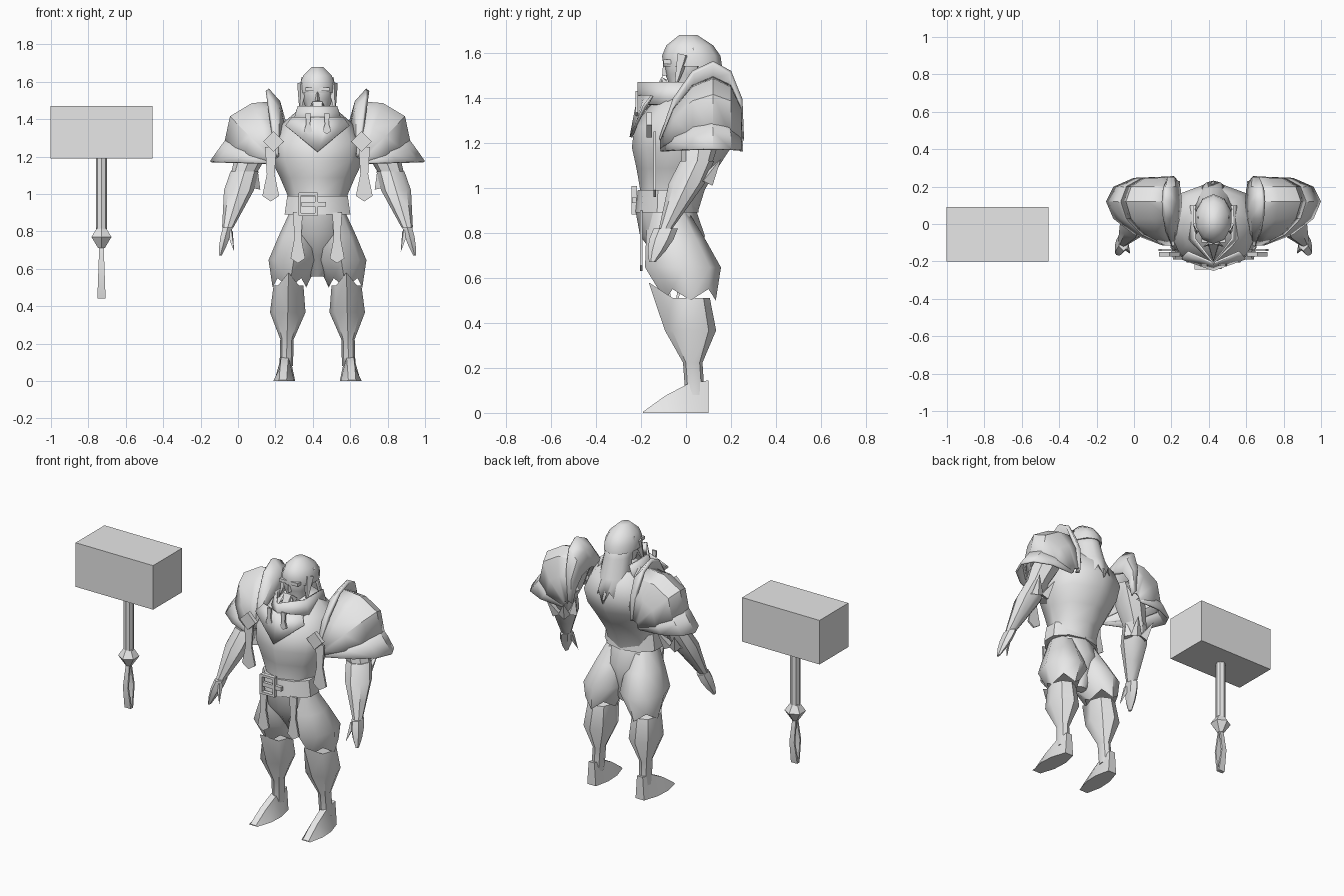
import bpy, bmesh
from math import sin, cos, pi, radians
from mathutils import Vector

cube = bpy.data.objects.get("Cube")
if cube:
    bpy.data.objects.remove(cube)

SHADE = (.8, .8, .8, 1)
grey = bpy.data.materials.new("plain grey")
grey.use_nodes = True
grey.diffuse_color = SHADE
grey.node_tree.nodes["Principled BSDF"].inputs["Base Color"].default_value = SHADE

FIGURE = Vector((.425, 0, 0))   # centre line of the figure
HAMMER = Vector((-.73, -.055, 0))   # centre line of the hammer


def build(name, shape, origin=FIGURE, thick=0, angle=40, flip=1):
    """Make one object from a (points, faces) shape."""
    points, faces = shape
    mesh = bpy.data.meshes.new(name)
    bm = bmesh.new()
    verts = [bm.verts.new(origin + Vector((flip * x, y, z))) for x, y, z in points]
    for face in faces:
        bm.faces.new([verts[i] for i in face])
    bmesh.ops.recalc_face_normals(bm, faces=bm.faces)
    bm.to_mesh(mesh)
    bm.free()
    mesh.materials.append(grey)
    mesh.shade_smooth()
    mesh.set_sharp_from_angle(angle=radians(angle))
    obj = bpy.data.objects.new(name, mesh)
    bpy.context.scene.collection.objects.link(obj)
    if thick:
        solid = obj.modifiers.new("thickness", "SOLIDIFY")
        solid.thickness = thick
        solid.offset = 0


def pair(name, shape, **options):
    build("left_" + name, shape, **options)
    build("right_" + name, shape, flip=-1, **options)


def loft(rows, closed=True):
    """Skin a list of equal rows; closed rows are rings with end caps."""
    size, count = len(rows[0]), len(rows)
    faces = []
    for k in range(count - 1):
        for i in range(size if closed else size - 1):
            a, b = k * size + i, k * size + (i + 1) % size
            faces.append((a, b, b + size, a + size))
    if closed:
        faces += [range(size), range((count - 1) * size, count * size)]
    return [point for row in rows for point in row], faces


def ring(centre, width, depth=1, sides=8):
    turns = [2 * pi * i / sides - pi / 2 for i in range(sides)]
    return [centre + Vector((width * cos(a), width * depth * sin(a), 0)) for a in turns]


def rings(start, end, widths, depth=1, sides=8):
    """Level rings evenly spaced from start to end."""
    start, end = Vector(start), Vector(end)
    last = len(widths) - 1
    return [ring(start.lerp(end, i / last), w, depth, sides) for i, w in enumerate(widths)]


def column(*args, **options):
    return loft(rings(*args, **options))


def box(centre, size):
    x, y, z = (v / 2 for v in size)
    corners = ((-x, -y), (x, -y), (x, y), (-x, y))
    return loft([[Vector(centre) + Vector((a, b, h)) for a, b in corners] for h in (-z, z)])


def spike(base, tip, radius, sides=4):
    base, tip = Vector(base), Vector(tip)
    turn = (tip - base).to_track_quat("Z", "Y")
    foot = [base + turn @ p for p in ring(Vector(), radius, sides=sides)]
    faces = [(i, (i + 1) % sides, sides) for i in range(sides)]
    return foot + [tip], faces + [range(sides)]


def plate(outline, y, thick=.012):
    return loft([[(x, y + d, z) for x, z in outline] for d in (0, thick)])


def ribbon(x, top, bottom, y, half):
    """Hanging cloth that flares and ends in a point."""
    flare, narrow = bottom + half, (top + bottom) / 2
    right = [(x + half, top), (x + half * .7, narrow), (x + half * 1.5, flare)]
    left = [(2 * x - a, z) for a, z in reversed(right)]
    return plate(right + [(x, bottom)] + left, y)


# Hammer
build("hammer_head", box((0, 0, 1.33), (.545, .29, .28)), origin=HAMMER)
build("hammer_handle", column((0, 0, .78), (0, 0, 1.2), (.03, .03)), origin=HAMMER)
build("hammer_knob", column((0, 0, .71), (0, 0, .83), (.02, .062, .02), sides=6),
      origin=HAMMER, angle=20)
for name, side in (("front", -1), ("back", 1)):
    rows = []
    for step, spread in enumerate((.012, .035, .012)):
        half, z = .012 + step * .005, .72 - step * .14
        outer, inner = side * spread, side * (spread - .012)
        rows.append([(-half, outer, z), (half, outer, z), (half, inner, z), (-half, inner, z)])
    build("hammer_strap_" + name, loft(rows), origin=HAMMER)

# Torso, pelvis and belt
build("torso", column((0, -.08, .9), (0, .04, 1.46), (.15, .16, .2, .245, .255, .2, .09),
                      depth=.9), angle=50)
build("pelvis", column((0, 0, .56), (0, -.09, .9), (.04, .1, .16, .15), depth=.9), angle=50)
build("belt", column((0, -.085, .89), (0, -.085, .99), (.185, .17), depth=.76, sides=10))

# Buckle: four bars and a tongue
BUCKLE = Vector((-.05, -.23, .945))
for name, side in (("left", 1), ("right", -1)):
    build("buckle_" + name, box(BUCKLE + Vector((side * .045, 0, 0)), (.015, .025, .12)))
for name, side in (("top", 1), ("bottom", -1)):
    build("buckle_" + name, box(BUCKLE + Vector((0, 0, side * .055)), (.1, .025, .015)))
build("buckle_tongue", box(BUCKLE + Vector((.03, 0, 0)), (.13, .02, .025)))

# Breastplate with a pointed lower edge, and the open gorget above it
lower = [(.085 * i, .03 * abs(i) - .245, 1.225 + .07 * abs(i)) for i in range(-2, 3)]
upper = [(.8 * x, y + .035, 1.41) for x, y, z in lower]
build("breastplate", loft([lower, upper], closed=False), thick=.012)
collar = [[(-w, .1, z), (-w, -.08, z), (0, -.21, z), (w, -.08, z), (w, .1, z)]
          for w, z in ((.13, 1.37), (.1, 1.47))]
build("gorget", loft(collar, closed=False), thick=.012)

# Head and face
build("head", column((0, -.01, 1.38), (0, .01, 1.63), (.06, .055, .08, .09, .07), depth=1.15),
      angle=50)
build("nose", spike((0, -.085, 1.5), (0, -.1, 1.57), .022, sides=3))
build("brow", box((0, -.08, 1.56), (.13, .04, .02)))
build("beard", spike((0, -.08, 1.47), (0, -.2, 1.33), .045, sides=5))
pair("moustache", spike((.01, -.1, 1.48), (.055, -.12, 1.42), .018))
pair("beard_braid", ribbon(.05, 1.43, 1.32, -.225, .015))

# Hair: cap, side locks and a mane with a jagged end
build("hair_cap", column((0, .03, 1.54), (0, .01, 1.68), (.1, .1, .08, .03),
                         depth=1.3, sides=10), angle=60)
pair("side_lock", spike((.08, -.01, 1.59), (.095, -.055, 1.42), .03))
mane = []
for step in range(4):
    row = []
    for i in range(-3, 4):
        jag = (.05 if i % 2 else -.03) if step == 3 else 0
        row.append(((.027 + step * .003) * i, .12 + .035 * step - .01 * i * i,
                    1.62 - .115 * step + jag))
    mane.append(row)
build("hair_mane", loft(mane, closed=False), thick=.015, angle=60)


# Shoulder armour: arcs swung up from a hinge at the armpit
def swing(degrees, reach, widen=1):
    lift = radians(degrees)
    row = []
    for i in range(7):
        t = .15 + (pi - .3) * i / 6
        out = reach * sin(t)
        row.append((.22 + out * cos(lift), .06 + widen * (.06 * sin(t) - .18 * cos(t)),
                    1.16 + out * sin(lift)))
    return row


def armour(name, *arcs, thick=.012):
    pair(name, loft([swing(*arc) for arc in arcs], closed=False), thick=thick, angle=30)


armour("shoulder_dome", (88, .33), (68, .345), (46, .35), (14, .29))
armour("shoulder_flare", (36, .29, .9), (16, .31), (2, .35))
armour("shoulder_collar", (100, .23, .9), (92, .33), (83, .4), thick=.022)

# Diamond clasps and hanging straps
CLASP_X, CLASP_Z, CLASP_R = .235, 1.28, .055
diamond = [(CLASP_X + CLASP_R * cos(i * pi / 2), CLASP_Z + CLASP_R * sin(i * pi / 2))
           for i in range(4)]
pair("front_clasp", plate(diamond, -.175, .025))
pair("back_clasp", plate(diamond, .205, .025))
pair("hanging_strap", ribbon(.25, CLASP_Z - .03, .96, -.145, .03))

# Arms and hands
SHOULDER, ELBOW, WRIST, FINGERTIP = map(Vector, (
    (.3, .08, 1.34), (.39, .05, 1.12), (.48, -.09, .82), (.52, -.15, .67)))
pair("upper_arm", column(SHOULDER, ELBOW, (.09, .09, .07)))
pair("forearm", column(ELBOW, WRIST, (.075, .08, .055, .03)))
pair("hand", column(WRIST, FINGERTIP, (.03, .03, .022, .008), depth=1.8, sides=6))
pair("thumb", spike(WRIST - Vector((.01, .03, .02)), (.445, -.16, .69), .02))

# Gauntlet spikes fan around the outside and back of the cuff
for number in range(4):
    turn = number * pi / 3
    out = Vector((cos(turn), sin(turn), 0))
    base = ELBOW + out * .05 - Vector((0, 0, .09))
    tip = base + out * (.02 + .06 * sin(turn)) + Vector((0, 0, .1))
    pair("gauntlet_spike_" + "abcd"[number], spike(base, tip, .035))

# Breeches with jagged hems, and cloth strips
legs = rings((.15, .02, .52), (.08, -.08, .9), (.09, .135, .105, .07), depth=1.25)
for i, point in enumerate(legs[0]):
    point.z += .03 if i % 2 else -.02
pair("breeches_leg", loft(legs), angle=50)
pair("cloth_strip", ribbon(.105, .9, .63, -.205, .026))

# Boots with a raised front point, and feet tapering to the toe
boot = rings((.167, .04, .08), (.155, .01, .51), (.036, .036, .095, .08), depth=1.2)
boot[-1][0] += Vector((0, -.08, .07))
pair("boot", loft(boot))
foot = []
for step in range(4):
    x, y = .17 + .005 * step, .1 - .097 * step
    half, top = .03 + .03 * sin(step * pi / 3), .005 + .14 * cos(step * pi / 6)
    foot.append([(x - half, y, 0), (x + half, y, 0), (x + .02, y, top), (x - .02, y, top)])
pair("foot", loft(foot), angle=50)
